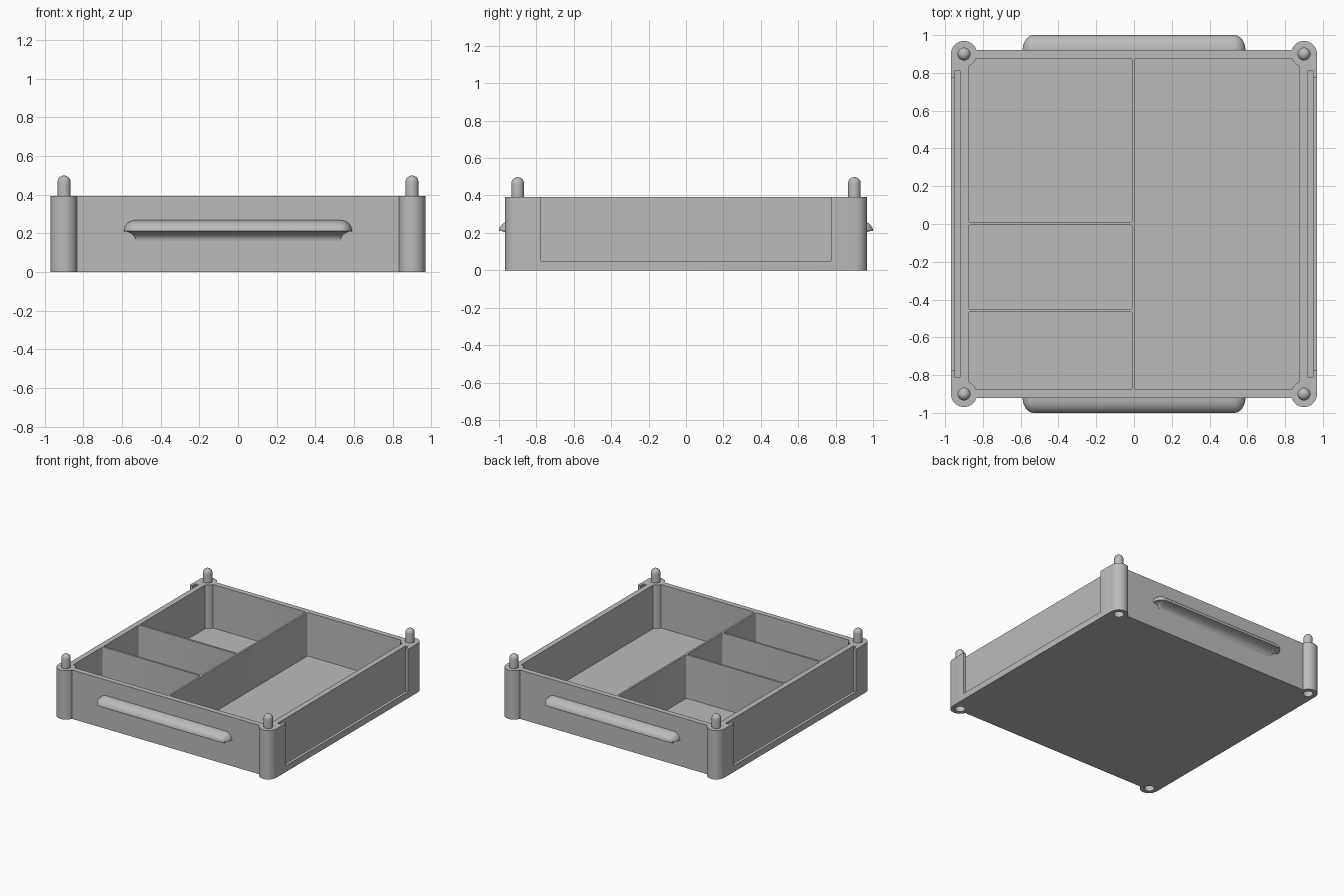
import bpy, bmesh, math
from mathutils import Matrix, Vector

cube = bpy.data.objects.get("Cube")
if cube:
    bpy.data.objects.remove(cube, do_unlink=True)

grey = bpy.data.materials.new("plain grey")
grey.use_nodes = True
COLOUR = (0.5, 0.5, 0.5, 1)
grey.diffuse_color = COLOUR
grey.node_tree.nodes["Principled BSDF"].inputs["Base Color"].default_value = COLOUR

RIM, FLOOR = 0.393, 0.043
WALL_X, WALL_Y = 0.97, 0.92
INNER = 0.877
POST, POST_R, PIN_R = 0.9, 0.069, 0.034
CORNERS = [(sx * POST, sy * POST) for sx in (-1, 1) for sy in (-1, 1)]


def finish(bm, name):
    bmesh.ops.recalc_face_normals(bm, faces=bm.faces[:])
    mesh = bpy.data.meshes.new(name)
    bm.to_mesh(mesh)
    bm.free()
    obj = bpy.data.objects.new(name, mesh)
    bpy.context.collection.objects.link(obj)
    mesh.materials.append(grey)
    return obj


def add_box(bm, lo, hi, round_by=0):
    lo, hi = Vector(lo), Vector(hi)
    m = Matrix.Translation((lo + hi) / 2) @ Matrix.Diagonal((*(hi - lo), 1))
    verts = bmesh.ops.create_cube(bm, size=1, matrix=m)["verts"]
    if round_by:
        edges = {e for v in verts for e in v.link_edges
                 if abs(e.verts[0].co.z - e.verts[1].co.z) > 0.01}
        bmesh.ops.bevel(bm, geom=list(edges), offset=round_by, segments=3,
                        profile=0.5, affect='EDGES')


def add_cylinder(bm, x, y, z0, z1, r):
    bmesh.ops.create_cone(bm, cap_ends=True, segments=48, radius1=r, radius2=r,
                          depth=z1 - z0,
                          matrix=Matrix.Translation((x, y, (z0 + z1) / 2)))


def smooth(obj):
    bpy.ops.object.select_all(action='DESELECT')
    obj.select_set(True)
    bpy.context.view_layer.objects.active = obj
    bpy.ops.object.shade_smooth_by_angle(angle=math.radians(35))


def combine(obj, bm, operation):
    tool = finish(bm, "cutter")
    tool.hide_render = True
    mod = obj.modifiers.new("combine", 'BOOLEAN')
    mod.operation, mod.solver, mod.object = operation, 'EXACT', tool
    bpy.context.view_layer.objects.active = obj
    bpy.ops.object.modifier_apply(modifier=mod.name)
    bpy.data.objects.remove(tool, do_unlink=True)


# Tray block
bm = bmesh.new()
add_box(bm, (-WALL_X, -WALL_Y, 0), (WALL_X, WALL_Y, RIM), 0.03)
tray = finish(bm, "tray_body")

# One long compartment on the left, three on the right
bm = bmesh.new()
add_box(bm, (0.005, -INNER, FLOOR), (INNER, INNER, 0.6), 0.008)
for y0, y1 in ((-INNER, -0.466), (-0.45, -0.006), (0.01, INNER)):
    add_box(bm, (-INNER, y0, FLOOR), (-0.01, y1, 0.6), 0.008)
combine(tray, bm, 'DIFFERENCE')

# Side panel slots, with a window through the outer lip
for inner, outer, half, bottom in ((0.921, 0.947, 0.812, 0.02),
                                   (0.93, 1.05, 0.775, 0.05)):
    bm = bmesh.new()
    for s in (-1, 1):
        x0, x1 = sorted((s * inner, s * outer))
        add_box(bm, (x0, -half, bottom), (x1, half, 0.6))
    combine(tray, bm, 'DIFFERENCE')

# Corner posts
bm = bmesh.new()
for x, y in CORNERS:
    add_cylinder(bm, x, y, 0, RIM, POST_R)
combine(tray, bm, 'UNION')

# Stacking sockets under the posts
bm = bmesh.new()
for x, y in CORNERS:
    add_cylinder(bm, x, y, -0.1, 0.11, PIN_R + 0.003)
combine(tray, bm, 'DIFFERENCE')
smooth(tray)


# Round-topped stacking pins
def make_pin(x, y, name):
    top, steps = 0.498, 8
    profile = [(PIN_R, RIM - 0.01)]
    for i in range(steps + 1):
        a = math.pi / 2 * i / steps
        profile.append((PIN_R * math.cos(a), top - PIN_R + PIN_R * math.sin(a)))
    bm = bmesh.new()
    verts = [bm.verts.new((x + r, y, z)) for r, z in profile]
    edges = [bm.edges.new(p) for p in zip(verts, verts[1:])]
    bmesh.ops.spin(bm, geom=verts + edges, cent=(x, y, 0), axis=(0, 0, 1),
                   angle=2 * math.pi, steps=32)
    bmesh.ops.remove_doubles(bm, verts=bm.verts[:], dist=0.0002)
    smooth(finish(bm, name))


for x, y in CORNERS:
    make_pin(x, y, ("front" if y < 0 else "back") + ("_left" if x > 0 else "_right") + "_pin")


# Finger grips: domed above, coved below, with rounded ends
def make_grip(side, name):
    depth, straight, end, lip, steps = 0.08, 0.53, 0.06, 0.21, 10
    quarter = [math.pi / 2 * i / steps for i in range(steps + 1)]
    rings = [(1 - math.cos(a), lip - 0.05 + 0.05 * math.sin(a)) for a in quarter]
    rings += [(math.cos(a), lip + 0.057 * math.sin(a)) for a in quarter[1:]]
    bm = bmesh.new()
    rows = []
    for c, z in rings:
        plan = [(straight + end * c * math.cos(a), depth * c * math.sin(a)) for a in quarter]
        plan += [(-x, d) for x, d in reversed(plan)]
        rows.append([bm.verts.new((x, side * (WALL_Y + d), z)) for x, d in plan])
    for low, high in zip(rows, rows[1:]):
        for i in range(len(low) - 1):
            bm.faces.new((low[i], low[i + 1], high[i + 1], high[i]))
        bm.faces.new((low[-1], low[0], high[0], high[-1]))
    bmesh.ops.remove_doubles(bm, verts=bm.verts[:], dist=0.0002)
    smooth(finish(bm, name))


make_grip(-1, "front_grip")
make_grip(1, "back_grip")
